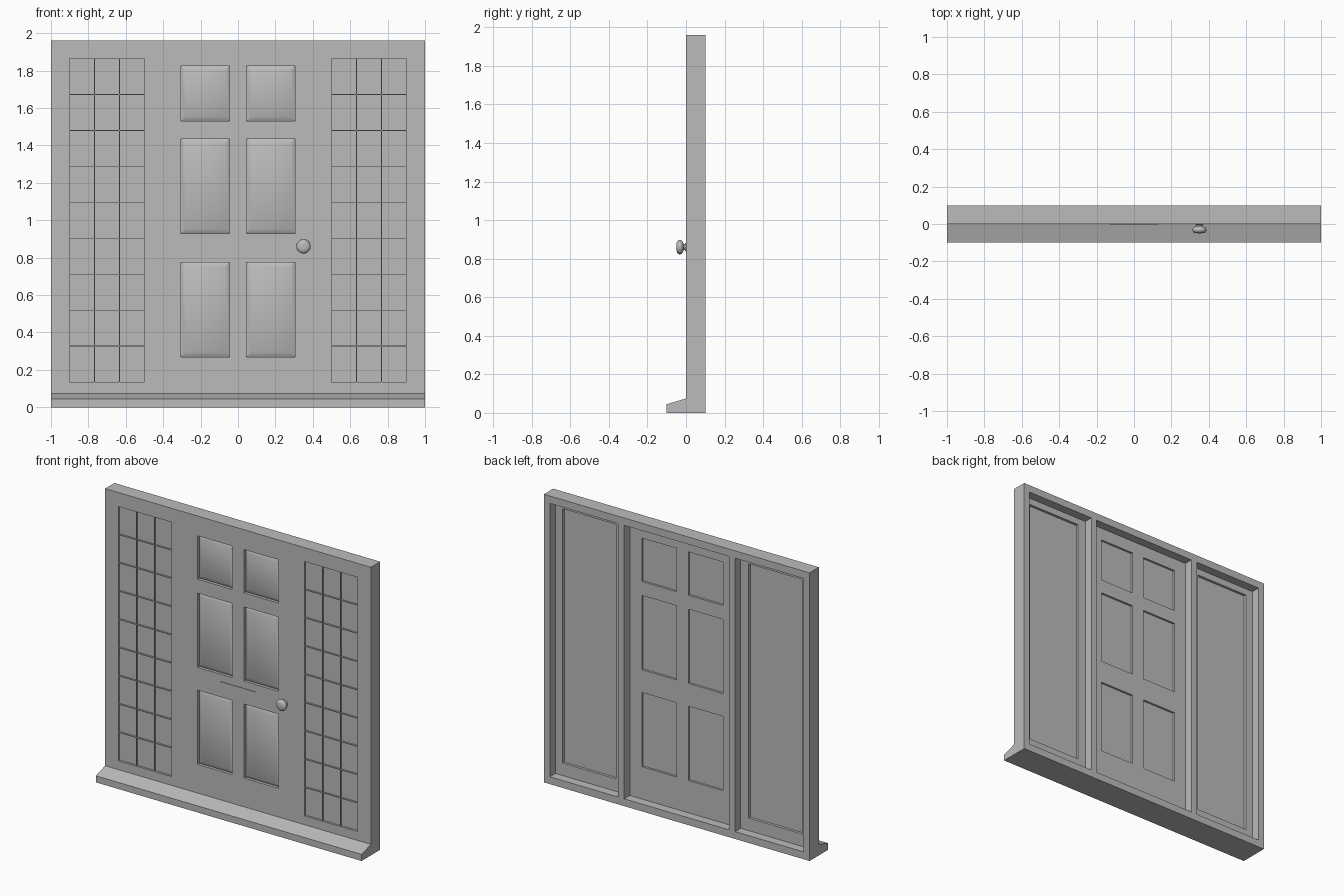
import bpy, bmesh, math
from mathutils import Matrix, Vector

if "Cube" in bpy.data.objects:
    bpy.data.objects.remove(bpy.data.objects["Cube"])

GREY = (0.5, 0.5, 0.5, 1)
paint = bpy.data.materials.new("plain_grey")
paint.use_nodes = True
paint.diffuse_color = GREY
paint.node_tree.nodes["Principled BSDF"].inputs["Base Color"].default_value = GREY


def finish(name, bm, smooth=None):
    bmesh.ops.recalc_face_normals(bm, faces=bm.faces)
    mesh = bpy.data.meshes.new(name)
    bm.to_mesh(mesh)
    bm.free()
    mesh.materials.append(paint)
    obj = bpy.data.objects.new(name, mesh)
    bpy.context.collection.objects.link(obj)
    if smooth:
        bpy.ops.object.select_all(action='DESELECT')
        obj.select_set(True)
        bpy.context.view_layer.objects.active = obj
        bpy.ops.object.shade_smooth_by_angle(angle=math.radians(smooth))
    return obj


def add_box(bm, x0, x1, y0, y1, z0, z1):
    size = Matrix.Diagonal((x1 - x0, y1 - y0, z1 - z0, 1))
    centre = Matrix.Translation(((x0 + x1) / 2, (y0 + y1) / 2, (z0 + z1) / 2))
    return bmesh.ops.create_cube(bm, size=1, matrix=centre @ size)["verts"]


def pierced_slab(name, outer, holes, y0, y1):
    """Slab with rectangular openings; rectangles are (x0, x1, z0, z1)."""
    rects = [outer] + holes
    xs = sorted({x for r in rects for x in r[:2]})
    zs = sorted({z for r in rects for z in r[2:]})
    bm = bmesh.new()
    for xa, xb in zip(xs, xs[1:]):
        for za, zb in zip(zs, zs[1:]):
            cx, cz = (xa + xb) / 2, (za + zb) / 2
            if any(h[0] < cx < h[1] and h[2] < cz < h[3] for h in holes):
                continue
            bm.faces.new([bm.verts.new((x, y0, z)) for x, z in
                          ((xa, za), (xb, za), (xb, zb), (xa, zb))])
    bmesh.ops.remove_doubles(bm, verts=bm.verts, dist=0.0001)
    grown = bmesh.ops.extrude_face_region(bm, geom=bm.faces[:], use_keep_orig=True)
    moved = [g for g in grown["geom"] if isinstance(g, bmesh.types.BMVert)]
    bmesh.ops.translate(bm, verts=moved, vec=(0, y1 - y0, 0))
    return finish(name, bm)


def both_sides(rects):
    return [r for x0, x1, z0, z1 in rects
            for r in ((x0, x1, z0, z1), (-x1, -x0, z0, z1))]


HEIGHT, LEAF = 1.96, 0.04
outer = (-1, 1, 0, HEIGHT)
windows = both_sides([(0.5, 0.9, 0.135, 1.865)])
panels = both_sides([(0.045, 0.305, z0, z1) for z0, z1 in
                     ((0.27, 0.775), (0.93, 1.435), (1.53, 1.825))])
bays = both_sides([(0.44, 0.955, 0.05, 1.91)]) + [(-0.395, 0.395, 0.05, 1.91)]

# Front wall with door and window openings, and the deeper frame behind it
pierced_slab("door_wall", outer, windows + panels, 0, LEAF)
pierced_slab("rear_frame", outer, bays, LEAF, 0.1)

# Door panels with a raised, softly sloped field
bm = bmesh.new()
for x0, x1, z0, z1 in panels:
    verts = add_box(bm, x0, x1, 0.02, 0.026, z0, z1)
    front = next(f for f in verts[0].link_faces[:] + verts[1].link_faces[:]
                 if f.calc_center_median().y < 0.0201)
    bmesh.ops.inset_region(bm, faces=[front], thickness=0.035)
    bmesh.ops.translate(bm, verts=front.verts[:], vec=(0, -0.014, 0))
finish("door_panels", bm, 35)

# Side window panes and their thin glazing bars
panes, bars = bmesh.new(), bmesh.new()
COLUMNS, ROWS, BAR = 3, 9, 0.002
for x0, x1, z0, z1 in windows:
    add_box(panes, x0, x1, 0.014, 0.022, z0, z1)
    for i in range(1, COLUMNS):
        x = x0 + (x1 - x0) * i / COLUMNS
        add_box(bars, x - BAR, x + BAR, 0.002, 0.014, z0, z1)
    for i in range(1, ROWS):
        z = z0 + (z1 - z0) * i / ROWS
        add_box(bars, x0, x1, 0.002, 0.014, z - BAR, z + BAR)
finish("window_panes", panes)
finish("glazing_bars", bars)

# Sloped sill along the foot
bm = bmesh.new()
profile = [(-0.1, 0), (0, 0), (0, 0.075), (-0.1, 0.045)]
face = bm.faces.new([bm.verts.new((-1, y, z)) for y, z in profile])
grown = bmesh.ops.extrude_face_region(bm, geom=[face], use_keep_orig=True)
bmesh.ops.translate(bm, vec=(2, 0, 0),
                    verts=[g for g in grown["geom"] if isinstance(g, bmesh.types.BMVert)])
finish("sill", bm)

# Thin lip of the mail slot
bm = bmesh.new()
add_box(bm, -0.13, 0.13, -0.004, 0, 0.878, 0.881)
finish("mail_slot_lip", bm)

# Turned door knob
bm = bmesh.new()
KNOB = Vector((0.35, 0, 0.86))
turned = [(0, -0.05), (0.02, -0.049), (0.031, -0.045), (0.037, -0.037), (0.038, -0.03),
          (0.034, -0.021), (0.024, -0.015), (0.016, -0.012), (0.016, -0.006), (0.024, 0)]
ring = [bm.verts.new(KNOB + Vector((r, y, 0))) for r, y in turned]
edges = [bm.edges.new(pair) for pair in zip(ring, ring[1:])]
bmesh.ops.spin(bm, geom=ring + edges, cent=KNOB, axis=(0, 1, 0),
               angle=math.tau, steps=32)
bmesh.ops.remove_doubles(bm, verts=bm.verts, dist=0.0001)
finish("door_knob", bm, 50)
